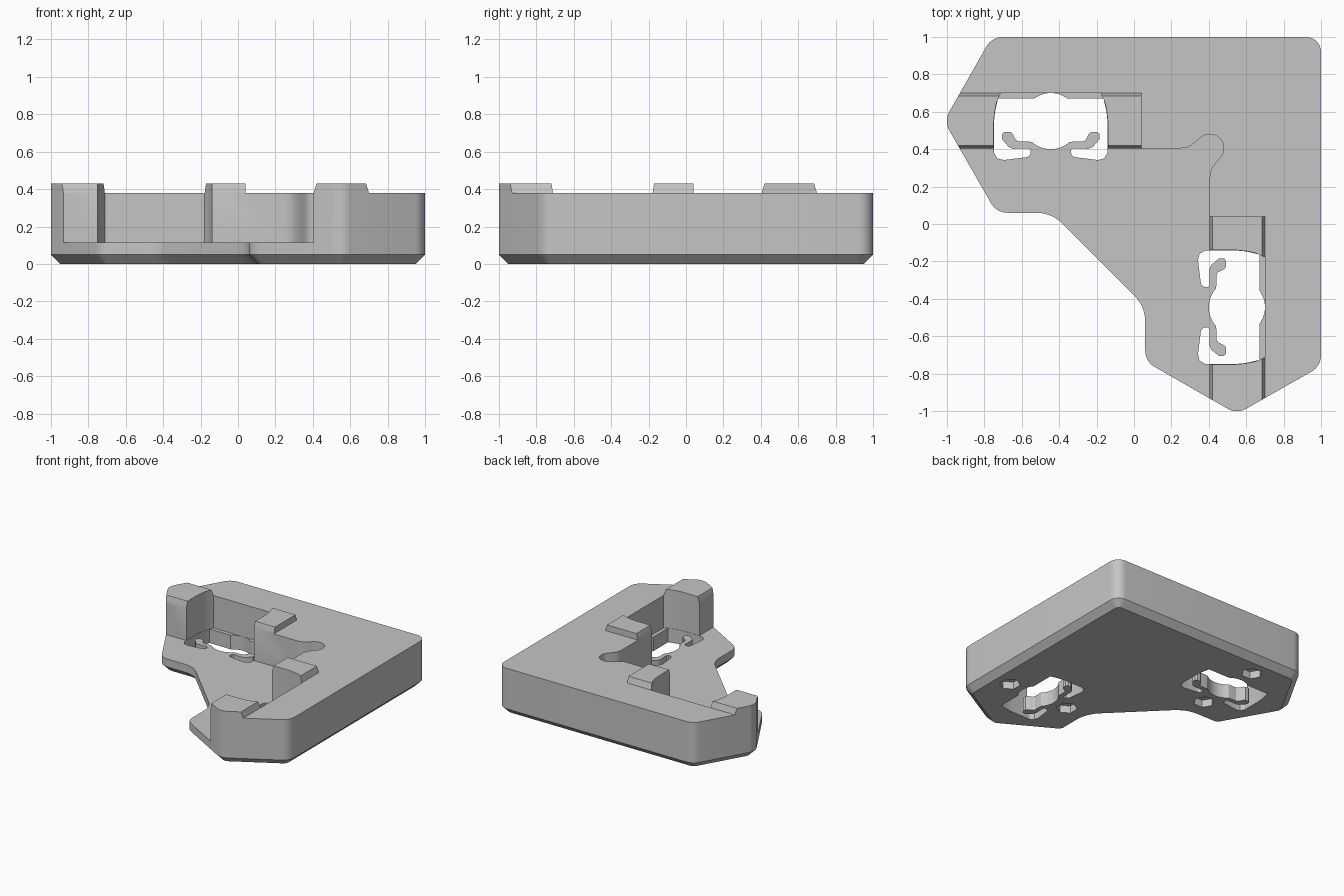
import bpy, bmesh, math
from mathutils import Vector

if "Cube" in bpy.data.objects:
    bpy.data.objects.remove(bpy.data.objects["Cube"])

FLOOR, TOP, PAD_TOP = 0.115, 0.38, 0.43
CHAMFER = 0.05
MID_X, MID_Y = -0.445, 0.55        # centre of one opening


def swap(points):
    """Reflect across the diagonal so one arm makes the other."""
    return [(p[1], p[0]) + tuple(p[2:]) for p in points]


def arc(cx, cy, r, a0, a1, n=10):
    angles = [math.radians(a0 + (a1 - a0) * i / n) for i in range(n + 1)]
    return [(cx + r * math.cos(a), cy + r * math.sin(a)) for a in angles]


def rounded(corners, n=8):
    """Round each (x, y, radius) corner of a closed polygon."""
    out = []
    for i, (x, y, r) in enumerate(corners):
        p = Vector((x, y))
        a = (Vector(corners[i - 1][:2]) - p).normalized()
        b = (Vector(corners[(i + 1) % len(corners)][:2]) - p).normalized()
        half = a.angle(b) / 2
        centre = p + (a + b).normalized() * (r / math.sin(half))
        start = p + a * (r / math.tan(half)) - centre
        end = p + b * (r / math.tan(half)) - centre
        a0 = math.atan2(start.y, start.x)
        turn = math.atan2(end.y, end.x) - a0
        turn = (turn + math.pi) % (2 * math.pi) - math.pi
        out += arc(centre.x, centre.y, r, math.degrees(a0), math.degrees(a0 + turn), n)
    return out


def inset(points, d):
    """Move a counter-clockwise loop inwards by d."""
    out = []
    for i, p in enumerate(points):
        p = Vector(p)
        a = (p - Vector(points[i - 1])).normalized()
        b = (Vector(points[(i + 1) % len(points)]) - p).normalized()
        t = (a + b).normalized()
        out.append((p.x - t.y * d / t.dot(a), p.y + t.x * d / t.dot(a)))
    return out


def loft(name, rings):
    """Closed solid through equal-length rings of 3D points."""
    bm = bmesh.new()
    loops = [[bm.verts.new(p) for p in ring] for ring in rings]
    bm.faces.new(loops[0])
    bm.faces.new(loops[-1])
    for a, b in zip(loops, loops[1:]):
        for i in range(len(a)):
            bm.faces.new((a[i - 1], a[i], b[i], b[i - 1]))
    bmesh.ops.recalc_face_normals(bm, faces=bm.faces)
    mesh = bpy.data.meshes.new(name)
    bm.to_mesh(mesh)
    bm.free()
    ob = bpy.data.objects.new(name, mesh)
    bpy.context.scene.collection.objects.link(ob)
    return ob


def level(points, z):
    return [(x, y, z) for x, y in points]


def prism(name, points, z0, z1):
    return loft(name, [level(points, z0), level(points, z1)])


def boolean(target, tool, operation):
    """Apply a boolean and drop the helper."""
    mod = target.modifiers.new("cut", 'BOOLEAN')
    mod.operation, mod.solver, mod.object = operation, 'EXACT', tool
    bpy.context.view_layer.update()
    graph = bpy.context.evaluated_depsgraph_get()
    mesh = bpy.data.meshes.new_from_object(target.evaluated_get(graph))
    target.modifiers.clear()
    target.data = mesh
    bpy.data.objects.remove(tool)


# Outline, symmetric about the diagonal, with a chamfered underside
half = [(-0.76, 1, 0.1), (-1.016, MID_Y, 0.1), (-0.735, 0.06, 0.1), (-0.44, 0.06, 0.2)]
outline = rounded([(1, 1, 0.08)] + half + swap(half)[::-1])
body = loft("corner_bracket", [level(inset(outline, CHAMFER), 0),
                               level(outline, CHAMFER), level(outline, TOP)])


# Raised pads with sloping long sides, trimmed to the outline
def pad(flip):
    section = [(0.399, 0.36), (0.42, PAD_TOP), (0.685, PAD_TOP), (0.706, 0.36)]
    rings = [[(x, y, z) for y, z in section] for x in (-1.2, 0.04)]
    if flip:
        rings = [swap(r) for r in rings]
    ob = loft("raised_pad", rings)
    boolean(ob, prism("outline_trim", outline, 0.3, 0.6), 'INTERSECT')
    return ob


for flip in (False, True):
    boolean(body, pad(flip), 'UNION')

# Low inner floor with a rounded relief in the corner
edge = [(-2, 0.405), (0.25, 0.405), (0.28, 0.408), (0.305, 0.42), (0.328, 0.437)]
edge += arc(0.405, 0.405, 0.075, 135, 45)
pocket = edge + swap(edge[:-1])[::-1] + [(-2, -2)]
boolean(body, prism("pocket_cutter", pocket, FLOOR, 1), 'DIFFERENCE')


def mirrored(points):
    """Half profile about the opening's centre line to a full loop."""
    return ([(MID_X + u, v) for u, v in points]
            + [(MID_X - u, v) for u, v in reversed(points) if u > 0.001])


# Gap between the pads, and the clip opening with its sprung hooks
gap = mirrored([(0.305, 0.38), (0.305, 0.55), (0.3, 0.6), (0.29, 0.65), (0.267, 0.7)])
clip = arc(0, MID_Y, 0.15, -90, -48)
clip += [(0.115, 0.44), (0.172, 0.44), (0.188, 0.45), (0.203, 0.482), (0.217, 0.493),
         (0.247, 0.493), (0.26, 0.482), (0.262, 0.455), (0.225, 0.412), (0.2, 0.402),
         (0.12, 0.405), (0.108, 0.393), (0.11, 0.37), (0.125, 0.358), (0.25, 0.342),
         (0.285, 0.35), (0.303, 0.38), (0.303, 0.55), (0.298, 0.6), (0.282, 0.67)]
clip += arc(0, MID_Y, 0.15, 53, 90)
opening = mirrored(clip)

for mirror in (list, swap):
    boolean(body, prism("gap_cutter", mirror(gap), FLOOR, 1), 'DIFFERENCE')
    boolean(body, prism("clip_cutter", mirror(opening), -0.2, 0.3), 'DIFFERENCE')
    # Blind hexagonal sockets under each opening's sides
    for side in (-1, 1):
        hexagon = arc(MID_X, MID_Y + side * 0.275, 0.078, 0, 300, 5)
        boolean(body, prism("socket_cutter", mirror(hexagon), -0.2, 0.06), 'DIFFERENCE')

# Single grey finish
grey = bpy.data.materials.new("grey_plastic")
grey.use_nodes = True
colour = (0.56, 0.56, 0.56, 1)
grey.diffuse_color = colour
grey.node_tree.nodes["Principled BSDF"].inputs["Base Color"].default_value = colour
body.data.materials.clear()
body.data.materials.append(grey)

bpy.context.view_layer.objects.active = body
body.select_set(True)
bpy.ops.object.shade_smooth_by_angle(angle=math.radians(30))
